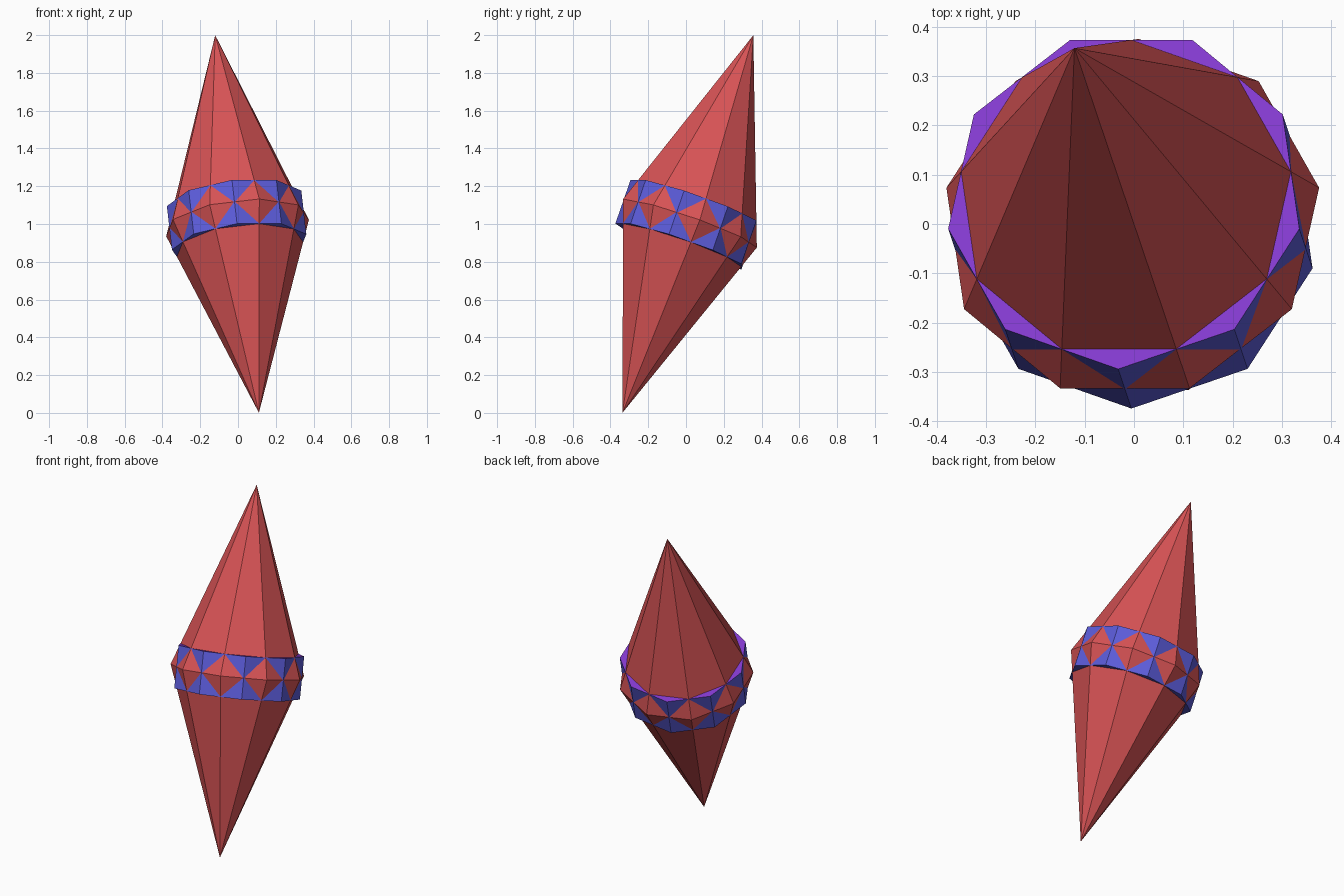
import bpy, bmesh, math
from mathutils import Matrix, Euler

SIDES = 9
HALF_LENGTH = 1.064     # centre to tip, along the tilted axis
BODY_RADIUS = 0.386
BELT_RADIUS = 0.3637
BELT_HEIGHT = 0.246
TILT = Euler((math.radians(-19), math.radians(-6.6), 0))
CENTRE = (-0.005, 0.01, 1.0)

cube = bpy.data.objects.get("Cube")
if cube:
    bpy.data.objects.remove(cube, do_unlink=True)


def material(name, rgb):
    mat = bpy.data.materials.new(name)
    mat.use_nodes = True
    mat.diffuse_color = (*rgb, 1)
    mat.node_tree.nodes["Principled BSDF"].inputs["Base Color"].default_value = (*rgb, 1)
    return mat


def finish(bm, name, mats):
    """Turn a bmesh into a tilted, flat shaded object."""
    mesh = bpy.data.meshes.new(name)
    bm.to_mesh(mesh)
    bm.free()
    for mat in mats:
        mesh.materials.append(mat)
    obj = bpy.data.objects.new(name, mesh)
    obj.location = CENTRE
    obj.rotation_euler = TILT
    bpy.context.collection.objects.link(obj)
    return obj


red = material("red", (0.68, 0.086, 0.09))
blue = material("blue", (0.107, 0.107, 0.70))
purple = material("purple", (0.23, 0.042, 0.62))

# Double-pointed crystal body: two open cones joined at the widest ring
bm = bmesh.new()
half_turn = Matrix.Rotation(math.pi, 4, 'Y')
for flip in (Matrix.Identity(4), half_turn):
    bmesh.ops.create_cone(
        bm, cap_ends=False, segments=SIDES, radius1=BODY_RADIUS, radius2=0,
        depth=HALF_LENGTH,
        matrix=flip @ Matrix.Translation((0, 0, HALF_LENGTH / 2)))
bmesh.ops.remove_doubles(bm, verts=bm.verts, dist=0.001)
bmesh.ops.recalc_face_normals(bm, faces=bm.faces)
# Put a corner of the ring on the local +y axis
top_corner = max((v for v in bm.verts if abs(v.co.z) < 0.01), key=lambda v: v.co.y)
turn = math.atan2(top_corner.co.x, top_corner.co.y)
bmesh.ops.rotate(bm, verts=bm.verts, matrix=Matrix.Rotation(turn, 3, 'Z'))
finish(bm, "crystal_body", [red])

# Belt: a nine-sided prism turned half a step, with a purple upper cap
bm = bmesh.new()
bmesh.ops.create_cone(bm, cap_ends=True, segments=SIDES, radius1=BELT_RADIUS,
                      radius2=BELT_RADIUS, depth=BELT_HEIGHT)
corner = max(bm.verts, key=lambda v: v.co.y)
turn = math.atan2(corner.co.x, corner.co.y) + math.pi
bmesh.ops.rotate(bm, verts=bm.verts, matrix=Matrix.Rotation(turn, 3, 'Z'))
bm.normal_update()
for face in bm.faces:
    face.material_index = 1 if face.normal.z > 0.9 else 0
finish(bm, "belt", [blue, purple])
